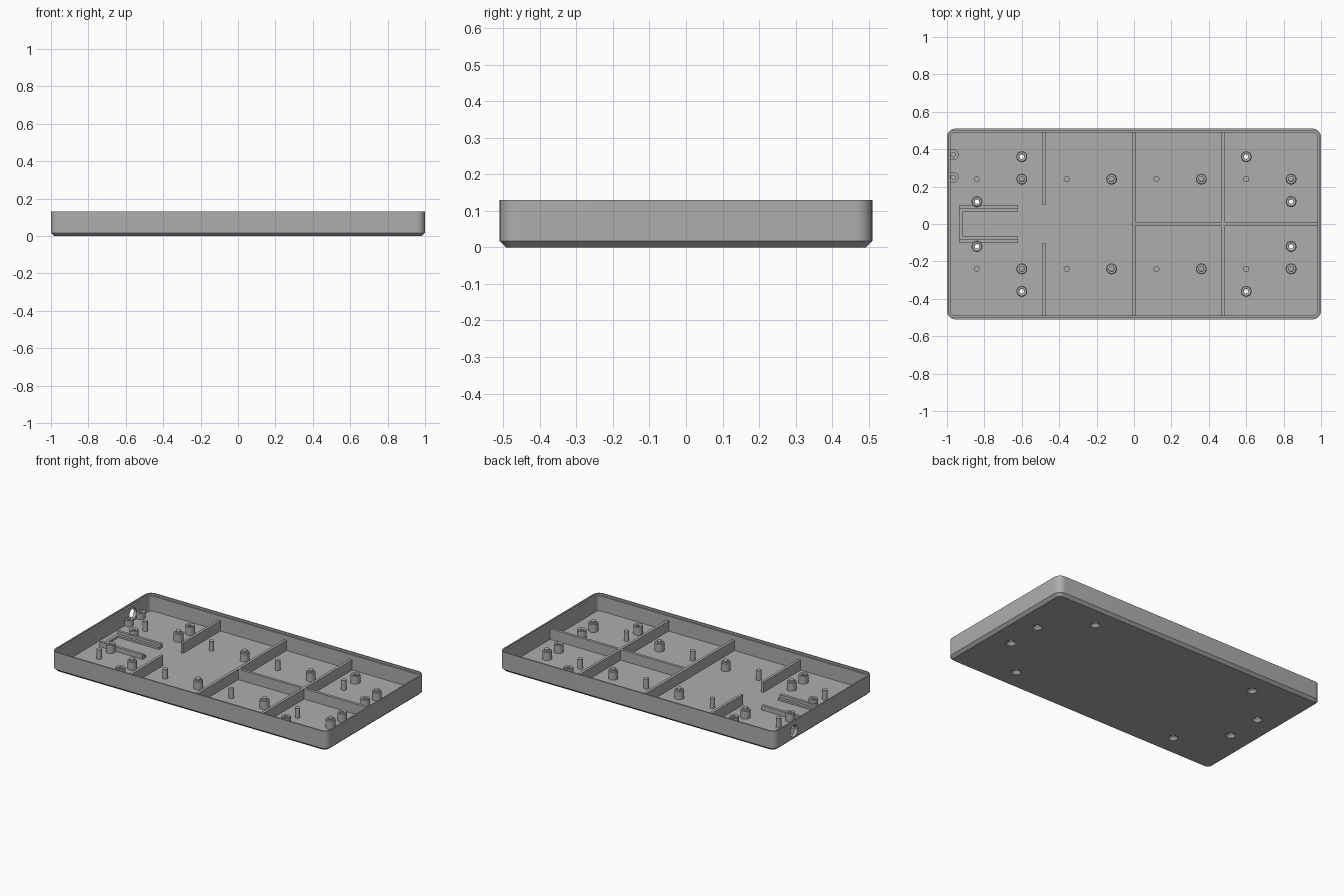
import bpy, bmesh, math
from mathutils import Matrix, Vector

cube = bpy.data.objects.get("Cube")
if cube:
    bpy.data.objects.remove(cube, do_unlink=True)

# One plain grey plastic
GREY = (0.42, 0.42, 0.42, 1.0)
plastic = bpy.data.materials.new("grey_plastic")
plastic.use_nodes = True
plastic.diffuse_color = GREY
plastic.node_tree.nodes["Principled BSDF"].inputs["Base Color"].default_value = GREY

HALF_X, HALF_Y, HEIGHT = 1.0, 0.51, 0.13
FLOOR, WALL = 0.02, 0.02
RIB_TOP, BOSS_TOP, BORE = 0.088, 0.075, 0.012


def finish(bm, name):
    bmesh.ops.recalc_face_normals(bm, faces=bm.faces)
    mesh = bpy.data.meshes.new(name)
    bm.to_mesh(mesh)
    bm.free()
    mesh.materials.append(plastic)
    obj = bpy.data.objects.new(name, mesh)
    bpy.context.scene.collection.objects.link(obj)
    return obj


def smooth(obj):
    bpy.ops.object.select_all(action="DESELECT")
    obj.select_set(True)
    bpy.context.view_layer.objects.active = obj
    bpy.ops.object.shade_smooth_by_angle(angle=math.radians(30))


def bridge(bm, a, b):
    for i in range(len(a)):
        j = (i + 1) % len(a)
        bm.faces.new((a[i], a[j], b[j], b[i]))


def rounded_loop(bm, inset, z, radius=0.045, steps=8):
    r = max(radius - inset, 0.015)
    cx, cy = HALF_X - inset - r, HALF_Y - inset - r
    loop = []
    for k, (sx, sy) in enumerate([(1, 1), (-1, 1), (-1, -1), (1, -1)]):
        for i in range(steps + 1):
            a = math.pi / 2 * (k + i / steps)
            loop.append(bm.verts.new((sx * cx + r * math.cos(a), sy * cy + r * math.sin(a), z)))
    return loop


def lathe(bm, profile, at, steps=24, closed=False):
    """Turn (radius, z) points about an upright axis."""
    rings = []
    for r, z in profile:
        rings.append([bm.verts.new((at[0] + r * math.cos(2 * math.pi * i / steps),
                                    at[1] + r * math.sin(2 * math.pi * i / steps), z))
                      for i in range(steps)])
    for a, b in zip(rings, rings[1:]):
        bridge(bm, a, b)
    if closed:
        bridge(bm, rings[-1], rings[0])
    else:
        bm.faces.new(rings[0])
        bm.faces.new(rings[-1])


def lathe_set(name, profile, places, closed=False):
    bm = bmesh.new()
    for at in places:
        lathe(bm, profile, at, closed=closed)
    obj = finish(bm, name)
    smooth(obj)
    return obj


def box(name, x0, x1, y0, y1, z0, z1):
    bm = bmesh.new()
    size = Matrix.Diagonal((x1 - x0, y1 - y0, z1 - z0, 1))
    mid = Vector((x0 + x1, y0 + y1, z0 + z1)) / 2
    bmesh.ops.create_cube(bm, size=1, matrix=Matrix.Translation(mid) @ size)
    return finish(bm, name)


# Tray shell: chamfered base, straight wall, stepped rim, floor
bm = bmesh.new()
sections = [(0.018, 0), (0, 0.017), (0, HEIGHT), (0.009, HEIGHT),
            (0.009, HEIGHT - 0.012), (WALL, HEIGHT - 0.012), (WALL, FLOOR)]
loops = [rounded_loop(bm, inset, z) for inset, z in sections]
for a, b in zip(loops, loops[1:]):
    bridge(bm, a, b)
bm.faces.new(loops[0])
bm.faces.new(loops[-1])
tray = finish(bm, "tray")

# Cutter: countersunk screw holes and the round port in the end wall
screw_spots = [(sx * x, sy * y) for x, y in [(0.6, 0.36), (0.84, 0.12)]
               for sx in (-1, 1) for sy in (-1, 1)]
PORT_Y = 0.31
bm = bmesh.new()
for at in screw_spots:
    lathe(bm, [(0.031, -0.002), (0.029, 0.003), (BORE, 0.017), (BORE, 0.05)], at)
bmesh.ops.create_cone(bm, cap_ends=True, segments=32, radius1=0.038, radius2=0.038, depth=0.1,
                      matrix=Matrix.Translation((-HALF_X, PORT_Y, 0.063))
                      @ Matrix.Rotation(math.pi / 2, 4, "Y"))
cutter = finish(bm, "hole_cutter")
cutter.hide_render = True
cut = tray.modifiers.new("holes", "BOOLEAN")
cut.operation, cut.solver, cut.object = "DIFFERENCE", "EXACT", cutter
bpy.context.view_layer.objects.active = tray
bpy.ops.object.modifier_apply(modifier=cut.name)
bpy.data.objects.remove(cutter, do_unlink=True)
smooth(tray)

# Hollow screw bosses
BASE = FLOOR - 0.002
lathe_set("screw_bosses",
          [(BORE, BASE), (0.029, BASE), (0.029, BOSS_TOP - 0.004), (0.025, BOSS_TOP),
           (0.018, BOSS_TOP), (BORE, BOSS_TOP - 0.004)], screw_spots, closed=True)

# Stepped support bosses with a locating stub, and slim pins between them
stub_spots = [(x, sy * 0.24) for x in (-0.6, -0.12, 0.36, 0.84) for sy in (-1, 1)]
lathe_set("support_bosses",
          [(0.029, BASE), (0.029, BOSS_TOP - 0.004), (0.025, BOSS_TOP), (0.016, BOSS_TOP),
           (0.016, BOSS_TOP + 0.01), (0.01, BOSS_TOP + 0.014)], stub_spots)
pin_spots = [(x, sy * 0.24) for x in (-0.84, -0.36, 0.12, 0.6) for sy in (-1, 1)]
lathe_set("support_pins", [(0.016, BASE), (0.016, 0.083)], pin_spots)

# Short posts either side of the port
lathe_set("port_posts", [(BORE, BASE), (0.029, BASE), (0.029, 0.06), (BORE, 0.06)],
          [(-0.967, PORT_Y + s * 0.061) for s in (-1, 1)], closed=True)

# Dividing ribs
RIB = 0.009
IN_X, IN_Y = HALF_X - WALL + 0.004, HALF_Y - WALL + 0.004
box("middle_rib", -RIB, RIB, -IN_Y, IN_Y, BASE, RIB_TOP)
box("left_rib", 0.477 - RIB, 0.477 + RIB, -IN_Y, IN_Y, BASE, RIB_TOP)
box("long_rib", 0, IN_X, -RIB, RIB, BASE, RIB_TOP)
box("right_rib_back", -0.48 - RIB, -0.48 + RIB, 0.105, IN_Y, BASE, RIB_TOP)
box("right_rib_front", -0.48 - RIB, -0.48 + RIB, -IN_Y, -0.105, BASE, RIB_TOP)

# Module holder: two rails with an inner ledge, and a low end stop
for side, s in (("front", -1), ("back", 1)):
    for part, a, b, top in (("rail", 0.084, 0.102, 0.05), ("ledge", 0.066, 0.085, 0.032)):
        y0, y1 = sorted((s * a, s * b))
        box(f"holder_{part}_{side}", -0.935, -0.62, y0, y1, BASE, top)
box("holder_end_stop", -0.935, -0.915, -0.085, 0.085, BASE, 0.032)
